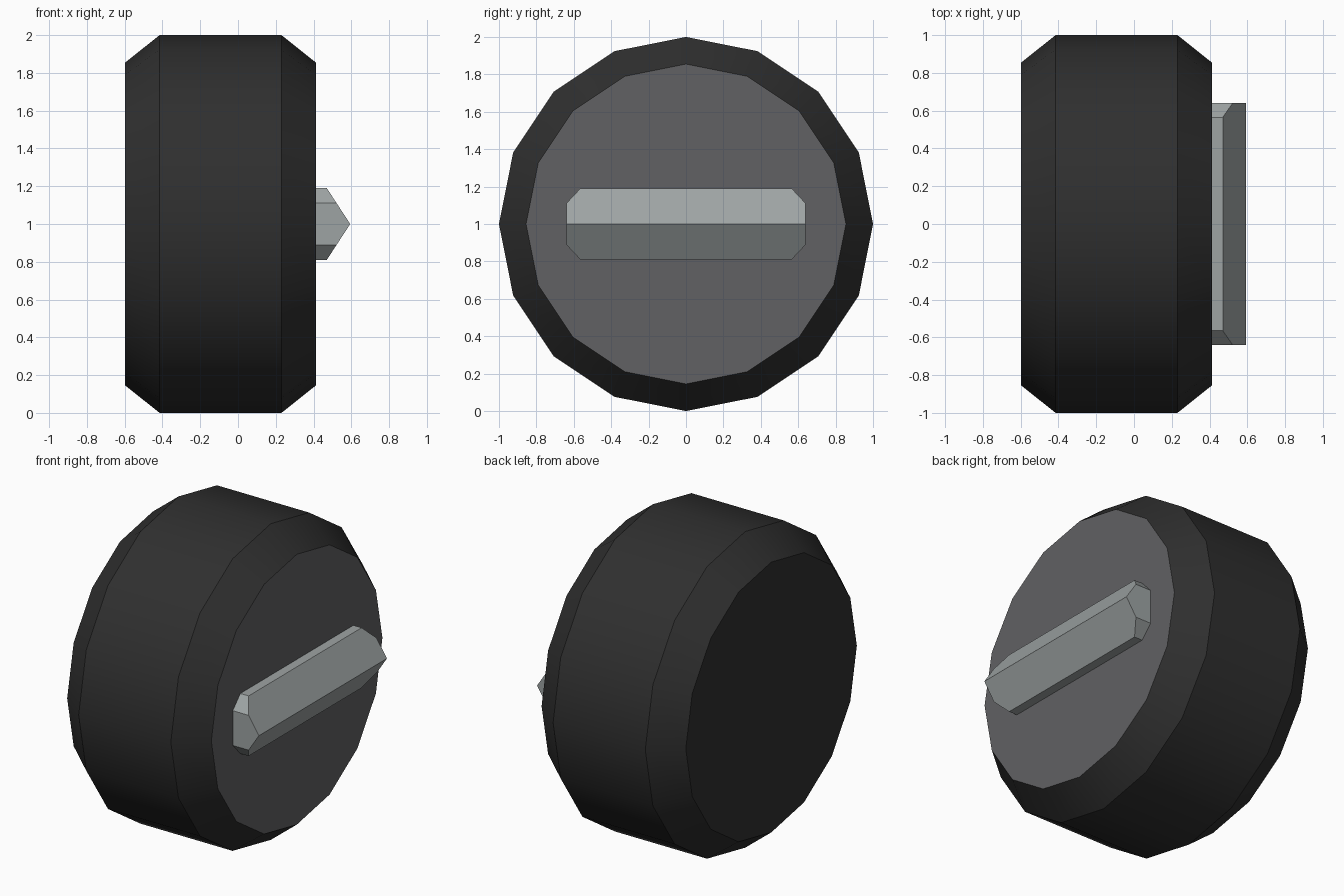
import bpy, bmesh, math
from mathutils import Matrix

if "Cube" in bpy.data.objects:
    bpy.data.objects.remove(bpy.data.objects["Cube"])


def material(name, srgb):
    m = bpy.data.materials.new(name)
    lin = [(c / 255 / 12.92) if c < 11 else ((c / 255 + 0.055) / 1.055) ** 2.4 for c in srgb]
    m.diffuse_color = (*lin, 1)
    m.use_nodes = True
    m.node_tree.nodes["Principled BSDF"].inputs["Base Color"].default_value = m.diffuse_color
    return m


def add_object(name, bm, mats):
    bmesh.ops.recalc_face_normals(bm, faces=bm.faces)
    mesh = bpy.data.meshes.new(name)
    bm.to_mesh(mesh)
    bm.free()
    for m in mats:
        mesh.materials.append(m)
    ob = bpy.data.objects.new(name, mesh)
    bpy.context.collection.objects.link(ob)
    return ob


rubber = material("black rubber", (47, 47, 47))
hub = material("dark grey hub", (97, 97, 99))
metal = material("light grey metal", (158, 164, 164))

# Tyre: 16-sided bevelled drum along x, outer cap coloured as the hub
SIDES = 16
profile = [(-0.597, 0.855), (-0.415, 1.0), (0.23, 1.0), (0.412, 0.855)]
bm = bmesh.new()
rings = [[bm.verts.new((x, r * math.cos(2 * math.pi * i / SIDES),
                        1 + r * math.sin(2 * math.pi * i / SIDES)))
          for i in range(SIDES)] for x, r in profile]
for a, b in zip(rings, rings[1:]):
    for i in range(SIDES):
        j = (i + 1) % SIDES
        bm.faces.new((a[i], a[j], b[j], b[i]))
bm.faces.new(rings[0])
bm.faces.new(rings[-1]).material_index = 1
tyre = add_object("tyre", bm, [rubber, hub])
bpy.context.view_layer.objects.active = tyre
tyre.select_set(True)
bpy.ops.object.shade_smooth_by_angle(angle=math.radians(30))

# Hub bar: ridged bar with clipped corners
bm = bmesh.new()
for sy in (-1, 1):
    bm.verts.new((0.594, sy * 0.64, 1))
    for sz in (-1, 1):
        for y, z, x in ((0.565, 0.19, 0.47), (0.64, 0.11, 0.5222)):
            bm.verts.new((0.405, sy * y, 1 + sz * z))
            bm.verts.new((x, sy * y, 1 + sz * z))
bmesh.ops.convex_hull(bm, input=bm.verts)
bmesh.ops.dissolve_limit(bm, angle_limit=math.radians(2), verts=bm.verts, edges=bm.edges)
add_object("hub_bar", bm, [metal])
